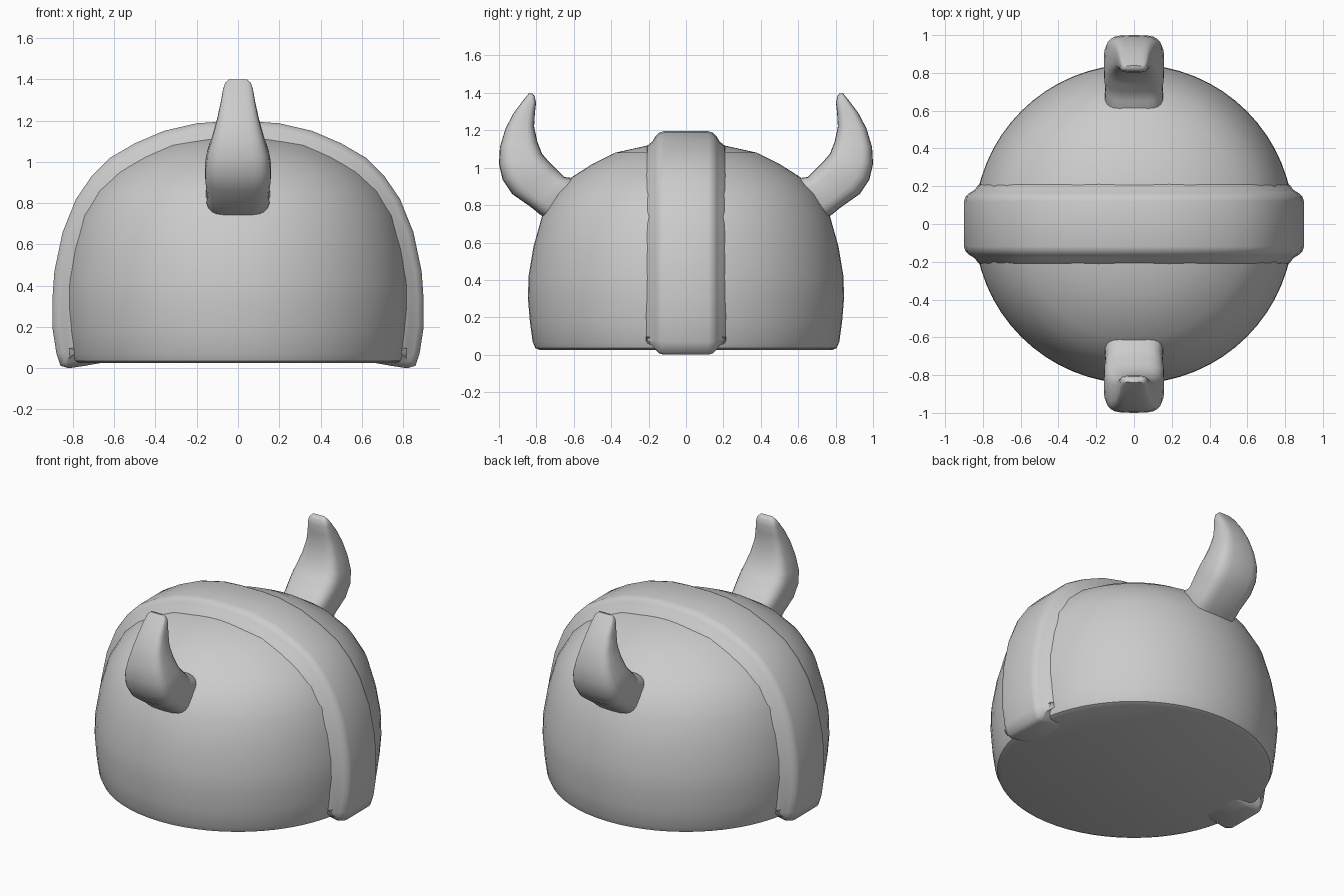
import bpy, bmesh, math
from mathutils import Vector

if "Cube" in bpy.data.objects:
    bpy.data.objects.remove(bpy.data.objects["Cube"])


def loft(name, rings, angle=40):
    """Skin a list of closed rings, cap both ends, smooth shade."""
    bm = bmesh.new()
    vr = [[bm.verts.new(p) for p in r] for r in rings]
    n = len(vr[0])
    for a, b in zip(vr, vr[1:]):
        for i in range(n):
            j = (i + 1) % n
            bm.faces.new((a[i], a[j], b[j], b[i]))
    bm.faces.new(vr[0])
    bm.faces.new(vr[-1])
    bmesh.ops.recalc_face_normals(bm, faces=bm.faces)
    me = bpy.data.meshes.new(name)
    bm.to_mesh(me)
    bm.free()
    ob = bpy.data.objects.new(name, me)
    bpy.context.collection.objects.link(ob)
    bpy.ops.object.select_all(action='DESELECT')
    ob.select_set(True)
    bpy.context.view_layer.objects.active = ob
    bpy.ops.object.shade_smooth_by_angle(angle=math.radians(angle))
    return ob


# Dome: (radius, height) profile turned around z
profile = [(0.78, 0.025), (0.805, 0.035), (0.82, 0.07), (0.835, 0.18), (0.845, 0.3),
           (0.842, 0.42), (0.815, 0.58), (0.77, 0.74), (0.70, 0.86), (0.61, 0.95),
           (0.50, 1.02), (0.38, 1.08), (0.2, 1.12), (0.04, 1.13)]
SEG = 64
loft("helmet_dome", [[(r * math.cos(2 * math.pi * i / SEG), r * math.sin(2 * math.pi * i / SEG), z)
                      for i in range(SEG)] for r, z in profile])

# Raised band running over the dome from side to side
half = [(0.65, 0.028), (0.74, 0.012), (0.82, 0.0), (0.86, 0.012), (0.88, 0.07), (0.9, 0.2),
        (0.9, 0.33), (0.89, 0.47), (0.85, 0.66), (0.785, 0.82), (0.71, 0.93), (0.62, 1.02),
        (0.5, 1.09), (0.36, 1.15), (0.2, 1.187), (0.08, 1.195)]
path = [Vector(p) for p in half] + [Vector((-x, z)) for x, z in reversed(half)]
side = [(0.12, 0.0), (0.145, 0.008), (0.165, 0.03), (0.18, 0.055), (0.205, 0.075), (0.215, 0.095)]
section = [(-y, d) for y, d in reversed(side)] + side
rings = []
for i, p in enumerate(path):
    t = (path[min(i + 1, len(path) - 1)] - path[max(i - 1, 0)]).normalized()
    inward = Vector((-t.y, t.x))
    rings.append([(p.x + inward.x * d, y, p.y + inward.y * d) for y, d in section])
loft("helmet_band", rings, 60)

# Horns: inner edge (y, z), outer edge (y, z), half width in x
stations = [((0.55, 0.88), (0.69, 0.71), 0.13), ((0.61, 0.945), (0.775, 0.745), 0.155),
            ((0.65, 0.95), (0.83, 0.79), 0.152), ((0.70, 1.0), (0.93, 0.86), 0.16),
            ((0.74, 1.04), (0.98, 0.935), 0.16), ((0.77, 1.075), (1.0, 1.02), 0.15),
            ((0.795, 1.14), (0.995, 1.11), 0.125), ((0.812, 1.22), (0.965, 1.21), 0.1),
            ((0.808, 1.29), (0.92, 1.295), 0.083), ((0.802, 1.345), (0.875, 1.355), 0.073),
            ((0.808, 1.38), (0.85, 1.385), 0.063), ((0.82, 1.397), (0.838, 1.4), 0.045)]


def power(v, e):
    return math.copysign(abs(v) ** e, v)


rings = []
for a, b, w in stations:
    a, b = Vector((0, *a)), Vector((0, *b))
    mid, h = (a + b) / 2, (b - a) / 2
    angles = [2 * math.pi * i / 24 for i in range(24)]
    rings.append([mid + h * power(math.cos(t), 0.55) + Vector((w * power(math.sin(t), 0.55), 0, 0))
                  for t in angles])
horn = loft("horns", rings, 50)
mirror = horn.modifiers.new("Mirror", 'MIRROR')
mirror.use_axis = (False, True, False)
